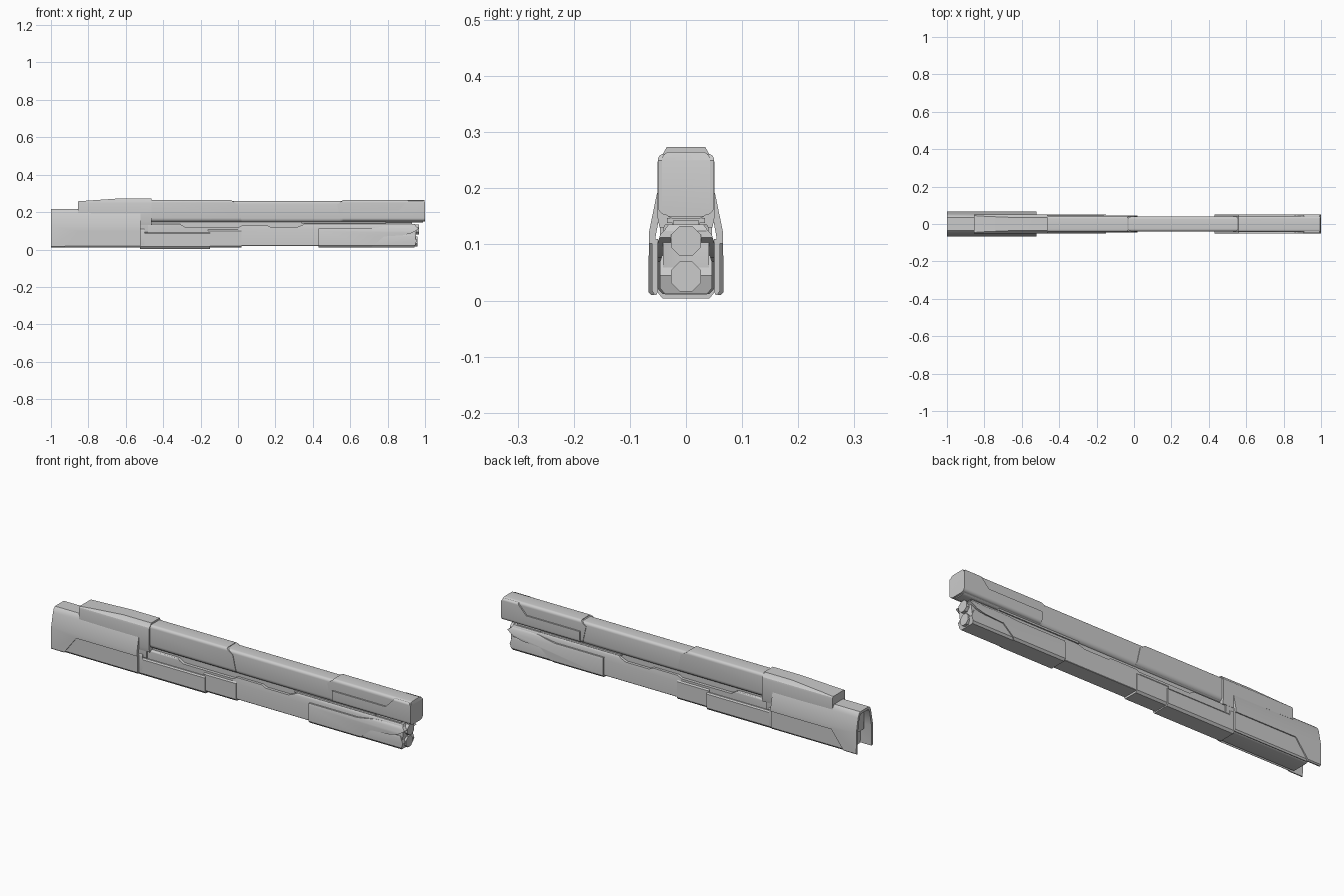
import bpy, bmesh, math

if "Cube" in bpy.data.objects:
    bpy.data.objects.remove(bpy.data.objects["Cube"])


def prism(name, pts, place, a, b):
    """Closed prism: 2D outline swept between a and b along the remaining axis."""
    bm = bmesh.new()
    lo = [bm.verts.new(place(p, a)) for p in pts]
    hi = [bm.verts.new(place(p, b)) for p in pts]
    bm.faces.new(lo)
    bm.faces.new(hi)
    n = len(pts)
    for i in range(n):
        bm.faces.new((lo[i], lo[(i + 1) % n], hi[(i + 1) % n], hi[i]))
    bmesh.ops.recalc_face_normals(bm, faces=bm.faces)
    me = bpy.data.meshes.new(name)
    bm.to_mesh(me)
    bm.free()
    ob = bpy.data.objects.new(name, me)
    bpy.context.collection.objects.link(ob)
    return ob


def part(name, side, half):
    """Side outline (x, z) intersected with a mirrored cross-section (y, z)."""
    section = half + [(-y, z) for y, z in reversed(half)]
    xs = [p[0] for p in side]
    ob = prism(name, section, lambda p, t: (t, p[0], p[1]), min(xs) - .1, max(xs) + .1)
    cut = prism(name + "_cutter", side, lambda p, t: (p[0], t, p[1]), -.2, .2)
    cut.hide_render = True
    mod = ob.modifiers.new("outline", 'BOOLEAN')
    mod.operation, mod.solver, mod.object = 'INTERSECT', 'EXACT', cut
    bpy.context.view_layer.update()
    me = bpy.data.meshes.new_from_object(
        ob.evaluated_get(bpy.context.evaluated_depsgraph_get()))
    ob.modifiers.clear()
    ob.data = me
    me.name = name
    bpy.data.objects.remove(cut)
    for p in me.polygons:
        p.use_smooth = True
    me.set_sharp_from_angle(angle=math.radians(32))
    return ob


def rounded(w, z0, z1, rt, rb, n=5):
    """Half of a rounded rectangle, top to bottom."""
    q = [math.pi / 2 * i / n for i in range(n + 1)]
    top = [(w - rt + rt * math.sin(a), z1 - rt + rt * math.cos(a)) for a in q]
    bot = [(w - rb + rb * math.cos(a), z0 + rb - rb * math.sin(a)) for a in q]
    return top + bot


def box(x0, x1, z0=-.1, z1=.4):
    return [(x0, z0), (x1, z0), (x1, z1), (x0, z1)]


# upper barrel housing
part("barrel_housing", box(-.5, .99), rounded(.040, .145, .259, .014, .022))
part("rear_barrel_sleeve", [(-.5, .15), (-.5, .3), (-.035, .3), (-.035, .262), (0, .24), (.02, .15)],
     rounded(.043, .147, .265, .014, .022))
part("front_barrel_sleeve", [(.55, .15), (.53, .24), (.56, .262), (.56, .3), (.985, .3), (1, .25), (1, .15)],
     rounded(.043, .148, .265, .014, .02))
part("muzzle_side_panels", [(.56, .14), (.56, .21), (.86, .21), (.91, .262), (.99, .262), (1, .25), (1, .14)],
     rounded(.050, .152, .261, .010, .016))

# rear cover above the stock
part("rear_cover",
     [(-.855, .195), (-.855, .258), (-.62, .274), (-.462, .274), (-.462, .13), (-.52, .13), (-.52, .19)],
     [(.034, .274), (.041, .262), (.049, .254), (.051, .245), (.051, .15), (.046, .125)])

# hollow stock shell with its filler pieces
part("stock_shell",
     [(-1, .01), (-1, .216), (-.855, .216), (-.84, .199), (-.52, .196), (-.52, .102),
      (-.86, .102), (-.93, .01)],
     [(.034, .217), (.045, .207), (.052, .19), (.066, .122), (.067, .015), (.056, .005),
      (.054, .115), (.040, .19), (.030, .203)])
part("stock_core", box(-.965, -.48), rounded(.046, .09, .205, .018, .01))
part("stock_lower_side_plates", [(-.93, .01), (-.855, .11), (-.52, .11), (-.52, .01)],
     [(.061, .12), (.061, .018), (.054, .008), (.050, .016), (.050, .12)])
part("stock_lower_body", box(-.94, -.5), rounded(.051, .01, .11, .008, .012))

# lower fore-end, from back to front
part("grip_block", box(-.525, -.15), [(.046, .092), (.051, .085), (.051, .015), (.042, .004)])
part("grip_upper_block", [(-.525, .05), (-.525, .136), (-.31, .136), (-.28, .118), (.0, .118), (.0, .05)],
     rounded(.040, .05, .137, .008, .004))
part("middle_block", box(-.16, .02), [(.038, .11), (.045, .10), (.045, .02), (.036, .010)])
part("middle_upper_block",
     [(0, .02), (0, .118), (.02, .128), (.16, .128), (.18, .118), (.31, .118), (.355, .136),
      (.945, .136), (.955, .115), (.945, .02)],
     [(.030, .137), (.037, .128), (.041, .10), (.041, .022), (.034, .014)])
part("fore_end_panels",
     [(.43, 0), (.43, .112), (.70, .112), (.80, .126), (.945, .128), (.967, .112),
      (.93, .088), (.88, .076), (.78, .070), (.70, 0)],
     [(.036, .128), (.046, .118), (.051, .10), (.051, .022), (.042, .012)])
part("fore_end_keel", [(.69, 0), (.69, .08), (.94, .08), (.955, .045), (.94, 0)],
     [(.043, .08), (.046, .07), (.046, .022), (.038, .012)])

# rails between barrel and fore-end
part("under_barrel_rail", box(-.48, .79), [(.024, .16), (.024, .11)])
part("under_barrel_strip", box(.34, .79), [(.034, .147), (.034, .138)])
part("front_rail", box(.79, .93), [(.022, .144), (.022, .12)])

# paired octagonal front emitters
for label, z, x1 in (("upper", .106, .968), ("lower", .043, .960)):
    ring = [(.029 * math.cos(math.pi / 4 * (i + .5)), z + .029 * math.sin(math.pi / 4 * (i + .5)))
            for i in range(8)]
    prism(label + "_emitter", ring, lambda p, t: (t, p[0], p[1]), .90, x1)
